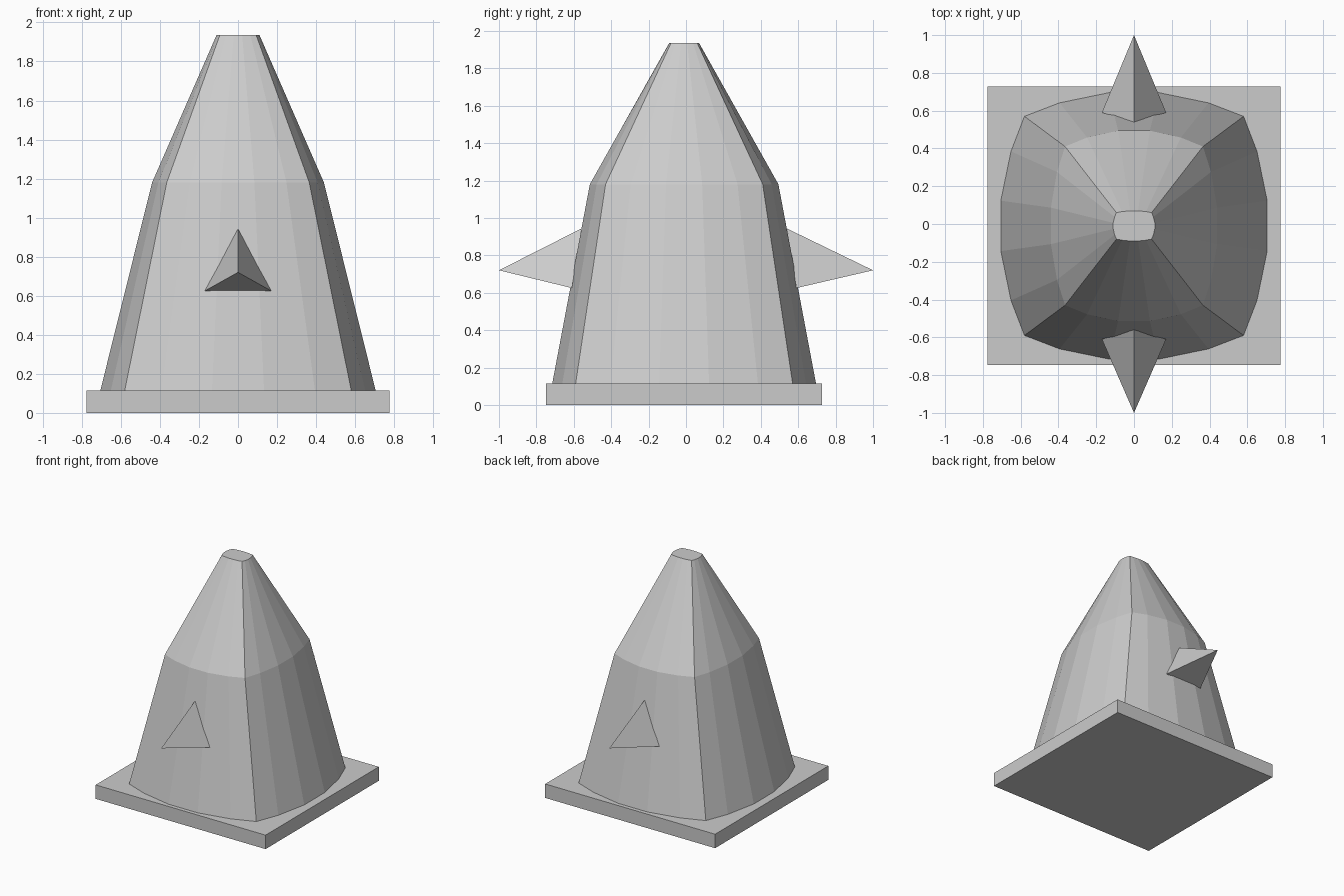
import bpy
import bmesh
from mathutils import Vector

default = bpy.data.objects.get("Cube")
if default:
    bpy.data.objects.remove(default, do_unlink=True)

grey = bpy.data.materials.new("plain grey")
grey.use_nodes = True
COLOUR = (0.6, 0.6, 0.6, 1)
grey.diffuse_color = COLOUR
grey.node_tree.nodes["Principled BSDF"].inputs["Base Color"].default_value = COLOUR

CENTRE_Y = -0.01  # the body and base sit slightly forward


def finish(bm, name):
    bmesh.ops.recalc_face_normals(bm, faces=bm.faces)
    mesh = bpy.data.meshes.new(name)
    bm.to_mesh(mesh)
    bm.free()
    mesh.materials.append(grey)
    obj = bpy.data.objects.new(name, mesh)
    bpy.context.collection.objects.link(obj)
    return obj


def bulged_ring(bm, z, corner, half):
    """Rectangle whose four sides bow outward in five straight segments."""
    (cx, cy), (hx, hy) = corner, half
    # position along a side, share of the bulge
    steps = [(-1, 0), (-0.68, 0.57), (-0.23, 1), (0.23, 1), (0.68, 0.57)]
    ring = []
    for side in range(4):
        for t, b in steps:
            sign = 1 if side < 2 else -1
            if side % 2 == 0:
                p = (sign * (cx + (hx - cx) * b), sign * t * cy)
            else:
                p = (-sign * t * cx, sign * (cy + (hy - cy) * b))
            ring.append(bm.verts.new((p[0], p[1] + CENTRE_Y, z)))
    return ring


# Square base slab
bm = bmesh.new()
bmesh.ops.create_cube(bm, size=1)
bmesh.ops.scale(bm, vec=(1.55, 1.475, 0.115), verts=bm.verts)
bmesh.ops.translate(bm, vec=(0, CENTRE_Y, 0.0575), verts=bm.verts)
finish(bm, "base_slab")

# Tapered body with a steeper lower part and a cut-off tip
bm = bmesh.new()
rings = [
    bulged_ring(bm, 0.115, (0.58, 0.58), (0.705, 0.705)),
    bulged_ring(bm, 1.18, (0.365, 0.42), (0.44, 0.504)),
    bulged_ring(bm, 1.935, (0.093, 0.07), (0.11, 0.08)),
]
for low, high in zip(rings, rings[1:]):
    for i in range(len(low)):
        j = (i + 1) % len(low)
        bm.faces.new((low[i], low[j], high[j], high[i]))
bm.faces.new(rings[0][::-1])
bm.faces.new(rings[-1])
finish(bm, "tapered_body")

# Three-sided spikes on the front and back, rooted inside the body
for name, sign in (("front_spike", -1), ("back_spike", 1)):
    bm = bmesh.new()
    tip = Vector((0, sign, 0.72))
    shift = CENTRE_Y
    roots = [Vector((-0.17, sign * 0.6 + shift, 0.625)),
             Vector((0.17, sign * 0.6 + shift, 0.625)),
             Vector((0, sign * 0.55 + shift, 0.943))]
    corners = [bm.verts.new(r) for r in roots]
    point = bm.verts.new(tip)
    bm.faces.new(corners)
    for i in range(3):
        bm.faces.new((corners[i], corners[(i + 1) % 3], point))
    finish(bm, name)
